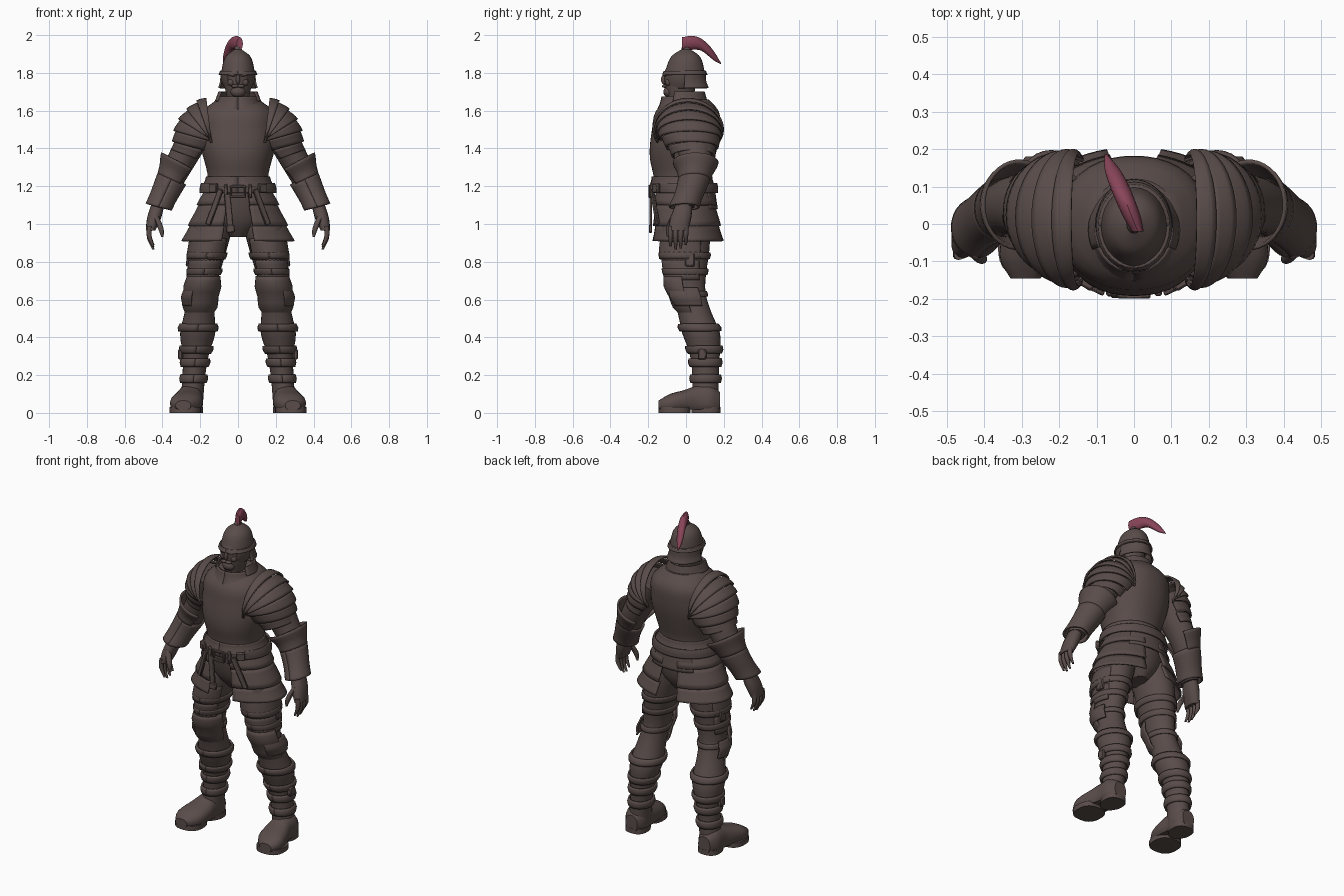
import bpy, bmesh, math
from mathutils import Vector, Matrix

if "Cube" in bpy.data.objects:
    bpy.data.objects.remove(bpy.data.objects["Cube"])

FULL = (-90, 270)
BACK = (0, 180)
OUTER = (-115, 115)


def material(name, colour):
    mat = bpy.data.materials.new(name)
    mat.use_nodes = True
    mat.diffuse_color = (*colour, 1)
    mat.node_tree.nodes["Principled BSDF"].inputs["Base Color"].default_value = (*colour, 1)
    return mat


STEEL = material("dark_brown_steel", (.1, .073, .067))
CRIMSON = material("dull_crimson", (.25, .06, .1))


def finish(name, bm, mirror=False, thick=0, mat=STEEL):
    bmesh.ops.recalc_face_normals(bm, faces=bm.faces[:])
    mesh = bpy.data.meshes.new(name)
    bm.to_mesh(mesh)
    bm.free()
    mesh.materials.append(mat)
    obj = bpy.data.objects.new(name, mesh)
    bpy.context.collection.objects.link(obj)
    bpy.ops.object.select_all(action='DESELECT')
    obj.select_set(True)
    bpy.context.view_layer.objects.active = obj
    bpy.ops.object.shade_smooth_by_angle(angle=math.radians(40))
    if thick:
        solid = obj.modifiers.new("thickness", 'SOLIDIFY')
        solid.thickness, solid.offset = thick, 0
    if mirror:
        obj.modifiers.new("mirror", 'MIRROR')


def spline(values, t):
    """Smooth value at t in a list of evenly spaced values."""
    last = len(values) - 1
    i = min(int(t * last), last - 1)
    f = t * last - i
    a, b, c, d = (values[max(0, min(last, k))] for k in range(i - 1, i + 3))
    slope_b, slope_c = (c - a) / 2, (d - b) / 2
    ease = f * f * (3 - 2 * f)
    return b + (c - b) * ease + f * (1 - f) * (slope_b * (1 - f) - slope_c * f)


def form(path, across, deep, tilt=(0, 0)):
    """A tapering body: centre, half width, half depth and tilt at t from 0 to 1."""
    def at(t):
        centre = Vector([spline(axis, t) for axis in zip(*path)])
        return centre, spline(across, t), spline(deep, t), math.radians(spline(tilt, t))
    return at


def shell(name, body, start=0, end=1, grow=(0, 0), arc=None, steps=8, sides=28,
          power=2, along_y=False, floor=0, **look):
    """Skin of a body between two stations; an arc makes an open plate, otherwise it is capped."""
    bm = bmesh.new()
    rows = []
    first, last = arc or FULL
    count = sides + 1 if arc else sides
    for step in range(steps + 1):
        f = step / steps
        centre, across, deep, tilt = body(start + (end - start) * f)
        extra = spline(grow, f)
        u = Vector((math.cos(tilt), 0, math.sin(tilt))) * (across + extra)
        v = Vector((0, not along_y, along_y)) * (deep + extra)
        row = []
        for k in range(count):
            angle = math.radians(first + (last - first) * k / sides)
            c, s = math.cos(angle), math.sin(angle)
            point = centre + (u * c + v * s) / (abs(c) ** power + abs(s) ** power) ** (1 / power)
            point.z = max(point.z, floor)
            row.append(bm.verts.new(point))
        rows.append(row)
    for low, high in zip(rows, rows[1:]):
        for k in range(sides):
            j = (k + 1) % count
            bm.faces.new((low[k], low[j], high[j], high[k]))
    if not arc:
        bm.faces.new(rows[0])
        bm.faces.new(rows[-1])
    finish(name, bm, thick=.01 if arc else 0, **look)


def lames(name, body, start, end, count, arc):
    """Overlapping plates, each flaring over the next."""
    size = (end - start) / count
    for i in range(count):
        begin = start + size * i
        shell(f"{name}_{i + 1}", body, begin, begin + size, (-.006, .006), arc, steps=4, mirror=True)


def bands(name, body, stations, height, rise):
    for i, t in enumerate(stations):
        shell(f"{name}_{i + 1}", body, t - height, t + height, (rise / 2, rise, rise / 2),
              FULL, steps=4, mirror=True)


def box(name, place, size, turn=(0, 0, 0), mirror=False):
    bm = bmesh.new()
    bmesh.ops.create_cube(bm, size=1)
    bmesh.ops.scale(bm, vec=size, verts=bm.verts)
    bmesh.ops.bevel(bm, geom=bm.edges[:], offset=min(size) / 4, segments=1, affect='EDGES')
    for axis, degrees in zip("XYZ", turn):
        bmesh.ops.rotate(bm, matrix=Matrix.Rotation(math.radians(degrees), 3, axis), verts=bm.verts)
    bmesh.ops.translate(bm, vec=place, verts=bm.verts)
    finish(name, bm, mirror)


def ball(name, place, size, mirror=False):
    bm = bmesh.new()
    bmesh.ops.create_uvsphere(bm, u_segments=16, v_segments=10, radius=1)
    bmesh.ops.scale(bm, vec=size, verts=bm.verts)
    bmesh.ops.translate(bm, vec=place, verts=bm.verts)
    finish(name, bm, mirror)


# Body forms that the plates follow
torso = form([(0, -.02, 1.18), (0, -.02, 1.34), (0, 0, 1.5), (0, .01, 1.66)],
             (.17, .16, .18, .2, .2, .19, .11), (.15, .15, .17, .18, .18, .17, .11))
hips = form([(0, -.01, 1.22), (0, .01, .93)], (.17, .18, .15, .05), (.15, .15, .13, .08))
skirt = form([(0, -.01, 1.18), (0, .01, .91)], (.175, .29), (.155, .185))
neck = form([(0, -.015, 1.6), (0, -.015, 1.7)], (.15, .11, .095), (.135, .115, .105))
head = form([(0, -.03, 1.6), (0, -.03, 1.85)], (.06, .055, .07, .075, .05), (.06, .065, .08, .085, .06))
helmet = form([(0, -.01, 1.72), (0, 0, 1.93)], (.085, .09, .085, .065, .01), (.11, .11, .1, .075, .015))
plume = form([(.01, -.02, 1.955), (-.03, .08, 1.95), (-.075, .185, 1.85)],
             (.016, .024, .026, .022, .004), (.034, .037, .032, .027, .004))
shoulder = form([(.15, .01, 1.5), (.18, .015, 1.49), (.2, .025, 1.455), (.26, .04, 1.36)],
                (.17, .142, .137, .088), (.18, .175, .155, .105), (84, 52, 15, 20))
arm = form([(.19, .03, 1.54), (.33, .05, 1.28), (.42, -.01, 1.09)],
           (.085, .08, .07, .06, .045), (.11, .095, .075, .065, .055), (30, 27, 15))
palm = form([(.425, -.012, 1.1), (.463, -.042, .965)], (.035, .037, .025), (.045, .055, .052))
leg = form([(.13, 0, 1.05), (.185, 0, .7), (.22, .095, .35), (.25, .1, 0)],
           (.1, .11, .1, .083, .073, .08, .093, .07, .06, .06, .06),
           (.12, .13, .13, .11, .09, .09, .1, .08, .07, .07, .07))
boot = form([(.25, .18, .06), (.26, .03, .065), (.29, -.145, .04)],
            (.04, .067, .067, .08, .08, .04), (.05, .085, .08, .06, .05, .025))

# Cuirass, collar and hips
shell("cuirass", torso, steps=20, sides=40, power=2.2)
shell("waist_flange", torso, .05, .17, (.02, .005), FULL)
shell("collar", neck, 0, .7, arc=FULL)
shell("collar_back", neck, .5, 1, (.008, .004), (-25, 205))
shell("hips", hips, steps=12)

# Head and face
shell("head", head, steps=16)
ball("beard", (0, -.09, 1.7), (.04, .03, .03))
ball("moustache", (.016, -.115, 1.73), (.02, .012, .009), True)
ball("brow", (.022, -.108, 1.79), (.026, .014, .009), True)
ball("cheek", (.035, -.09, 1.75), (.02, .02, .02), True)
ball("nose", (0, -.115, 1.765), (.011, .018, .026))

# Helmet with guards and plume
shell("helmet_dome", helmet, .36, 1, steps=14)
shell("helmet_brim", helmet, .36, .44, (.008, .003), FULL)
shell("neck_guard", helmet, 0, .45, (.015, 0, 0), BACK)
shell("cheek_guard", helmet, 0, .42, (-.018, 0), (-52, 5), mirror=True)
ball("plume_socket", (0, 0, 1.925), (.02, .025, .025))
shell("plume", plume, steps=14, sides=12, along_y=True, mat=CRIMSON)

# Shoulder plates and arms
lames("shoulder_plate", shoulder, 0, 1, 6, OUTER)
shell("arm", arm, steps=16, mirror=True)
shell("elbow_guard", arm, .41, .6, (.035, .018, .01), (-130, 130), mirror=True)
shell("forearm_guard", arm, .58, 1, (.01, .01, .022), FULL, mirror=True)

# Gloved hands
shell("palm", palm, sides=16, power=2.4, mirror=True)
for i, tip in enumerate((.88, .865, .87, .89)):
    y = -.082 + .027 * i
    finger = form([(.467, y, .99), (.47, y, (.99 + tip) / 2), (.448, y, tip)], (.014, .013, .006), (.014, .013, .006))
    shell(f"finger_{i + 1}", finger, sides=10, mirror=True)
thumb = form([(.44, -.06, 1.05), (.41, -.09, .98), (.4, -.095, .93)], (.016, .016, .006), (.018, .016, .006))
shell("thumb", thumb, sides=10, mirror=True)

# Skirt of hip plates, open at front and back
lames("hip_plate", skirt, 0, 1, 3, (-73, 76))
shell("back_flap", skirt, 0, .4, (.004, 0), (50, 130))

# Belt, buckles and hanging straps
shell("belt", hips, .03, .24, (.02, .022, .02), FULL, sides=40)
for z in (1.145, 1.2):
    box("buckle_bar", (0, -.19, z), (.085, .018, .014))
box("buckle_side", (.037, -.19, 1.172), (.013, .018, .065), mirror=True)
box("belt_loop", (.065, -.18, 1.175), (.02, .025, .075), mirror=True)
box("long_strap", (-.048, -.186, 1.06), (.034, .014, .2), (0, -5, 0))
box("strap_end", (-.04, -.188, .975), (.045, .018, .04), (0, -5, 0))
box("hip_strap", (.125, -.165, 1.09), (.03, .014, .2), (0, -22, 25), True)
box("hip_strap_buckle", (.13, -.158, 1.19), (.05, .022, .05), (0, 0, 35), True)

# Legs with plates over thigh, knee and shin
shell("leg", leg, steps=30, mirror=True)
lames("thigh_plate", leg, .14, .33, 2, (-150, 40))
bands("thigh_strap", leg, (.22, .29, .4), .014, .006)
shell("knee_guard", leg, .31, .52, (.003, .022, .015, .012, -.025), (-170, -10), mirror=True)
shell("knee_wing", leg, .37, .46, (.016, .028, .014), (-60, 30), mirror=True)
bands("shin_band", leg, (.57, .68, .74, .81), .018, .012)
box("shin_buckle", (.305, .085, .31), (.025, .045, .055), mirror=True)
box("thigh_buckle", (.262, .02, .81), (.022, .05, .07), (0, -8, 0), True)

# Boots
shell("boot", boot, steps=14, power=2.4, along_y=True, floor=.018, mirror=True)
for name, y, x, width, length in (("boot_sole", -.06, .28, .083, .085), ("boot_heel", .115, .25, .065, .067)):
    slab = form([(x, y, 0), (x, y, .03)], (width, width), (length, length))
    shell(name, slab, steps=1, power=2.6, mirror=True)
